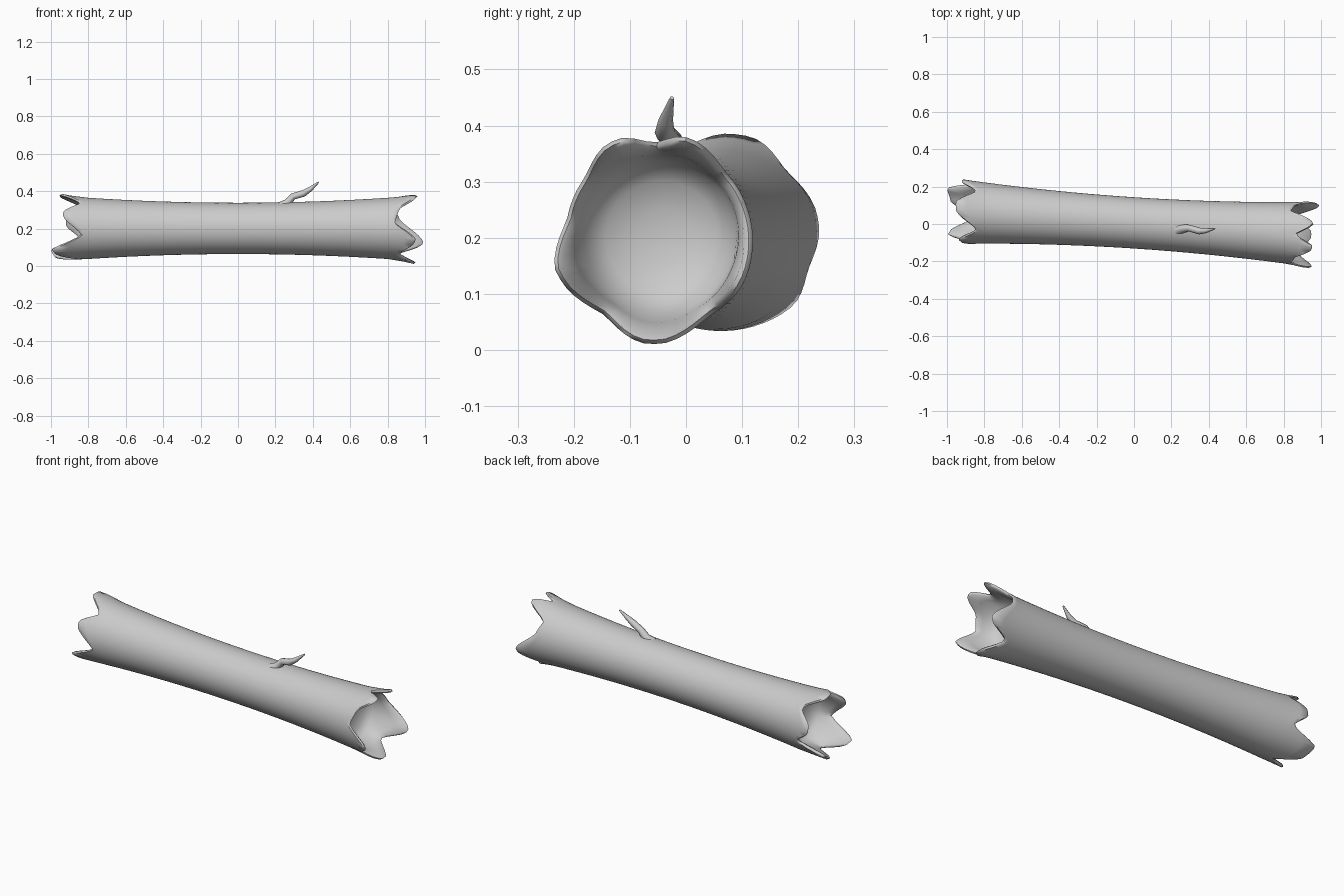
import bpy, bmesh, math
from mathutils import Vector

if "Cube" in bpy.data.objects:
    bpy.data.objects.remove(bpy.data.objects["Cube"])

N = 60
# torn rim of each end: (angle in degrees, reach along x, extra flare)
RIGHT = [(20, .86, 0), (42, .84, 0), (66, .95, .012), (73, .96, .012), (92, .865, 0),
         (109, .955, .012), (117, .95, .012), (142, .86, 0), (168, .84, 0), (198, .95, .012),
         (205, .945, .01), (235, .865, 0), (264, .945, .016), (274, .95, .016),
         (304, .86, 0), (330, .985, .003), (337, .99, .003)]
LEFT = [(5, .92, 0), (18, .92, 0), (45, .845, 0), (74, .955, .01), (90, .95, .01),
        (124, .845, 0), (148, .935, .003), (158, .935, .003), (192, .84, 0),
        (222, .995, -.002), (233, .98, -.002), (260, .86, 0), (288, .98, -.01),
        (316, 1.0, -.008), (340, .845, 0)]


def rim(keys, deg):
    ks = [(keys[-1][0] - 360, *keys[-1][1:])] + keys + [(keys[0][0] + 360, *keys[0][1:])]
    for a, b in zip(ks, ks[1:]):
        if a[0] <= deg <= b[0]:
            t = (deg - a[0]) / (b[0] - a[0])
            s = 0.5 * t + 0.5 * t * t * (3 - 2 * t)
            return a[1] + (b[1] - a[1]) * s, a[2] + (b[2] - a[2]) * s


def radius(x):
    return 0.137 + 0.03 * (abs(x) / 0.85) ** 2


def point(x, deg, r):
    a = math.radians(deg)
    return Vector((x, 0.006 - 0.066 * x + r * math.cos(a), 0.201 + r * math.sin(a)))


def finish(bm, name, angle):
    bmesh.ops.recalc_face_normals(bm, faces=bm.faces)
    me = bpy.data.meshes.new(name)
    bm.to_mesh(me)
    bm.free()
    ob = bpy.data.objects.new(name, me)
    bpy.context.collection.objects.link(ob)
    bpy.ops.object.select_all(action='DESELECT')
    ob.select_set(True)
    bpy.context.view_layer.objects.active = ob
    bpy.ops.object.shade_smooth_by_angle(angle=math.radians(angle))
    return ob


def skin(bm, rings):
    for a, b in zip(rings, rings[1:]):
        n = len(a)
        for i in range(n):
            bm.faces.new((a[i], a[(i + 1) % n], b[(i + 1) % n], b[i]))


# hollow log: left cavity, left rim, bark, right rim, right cavity as one skin
def end_rings(keys, side):
    layers = [[] for _ in range(7)]
    for i in range(N):
        d = i * 360 / N
        reach, flare = rim(keys, d)
        k = max(0, (reach - 0.84) / 0.12)
        base = 0.80
        mid = base + (reach - base) * 0.6
        r_tip = radius(reach) + flare
        r_mid = radius(mid) + flare * 0.5
        spec = [(base, radius(base)), (mid, r_mid), (reach - 0.008, r_tip),
                (reach, r_tip - 0.007), (reach - 0.01, r_tip - 0.016),
                (mid - 0.01, r_mid - 0.022 - 0.004 * k), (0.775, 0.134)]
        for layer, (x, r) in zip(layers, spec):
            layer.append(point(side * x, d, r))
    for x, r in ((0.745, 0.10), (0.73, 0.05)):
        layers.append([point(side * x, i * 360 / N, r) for i in range(N)])
    return layers


left, right = end_rings(LEFT, -1), end_rings(RIGHT, 1)
body = [[point(x / 10, i * 360 / N, radius(x / 10)) for i in range(N)] for x in range(-7, 8)]
bm = bmesh.new()
rings = [[bm.verts.new(p) for p in ring] for ring in left[::-1] + body + right]
skin(bm, rings)
for ring, x in ((rings[0], -0.725), (rings[-1], 0.725)):
    c = bm.verts.new(point(x, 0, 0))
    for i in range(N):
        bm.faces.new((ring[i], ring[(i + 1) % N], c))
finish(bm, "hollow_log", 60)

# broken twig: crooked tapered tube growing from the bark
path = [((.235, -.03, .315), .032), ((.265, -.025, .338), .022), ((.295, -.022, .372), .018),
        ((.35, -.038, .388), .018), ((.385, -.036, .41), .013), ((.432, -.025, .449), .004)]
bm = bmesh.new()
rings = []
for i, (p, r) in enumerate(path):
    d = Vector(path[min(i + 1, len(path) - 1)][0]) - Vector(path[max(i - 1, 0)][0])
    u = d.cross(Vector((0, 1, 0))).normalized()
    v = d.cross(u).normalized()
    rings.append([bm.verts.new(Vector(p) + r * (u * math.cos(j * math.pi / 4) + v * math.sin(j * math.pi / 4)))
                  for j in range(8)])
skin(bm, rings)
bm.faces.new(rings[0])
bm.faces.new(rings[-1])
finish(bm, "twig", 50)
